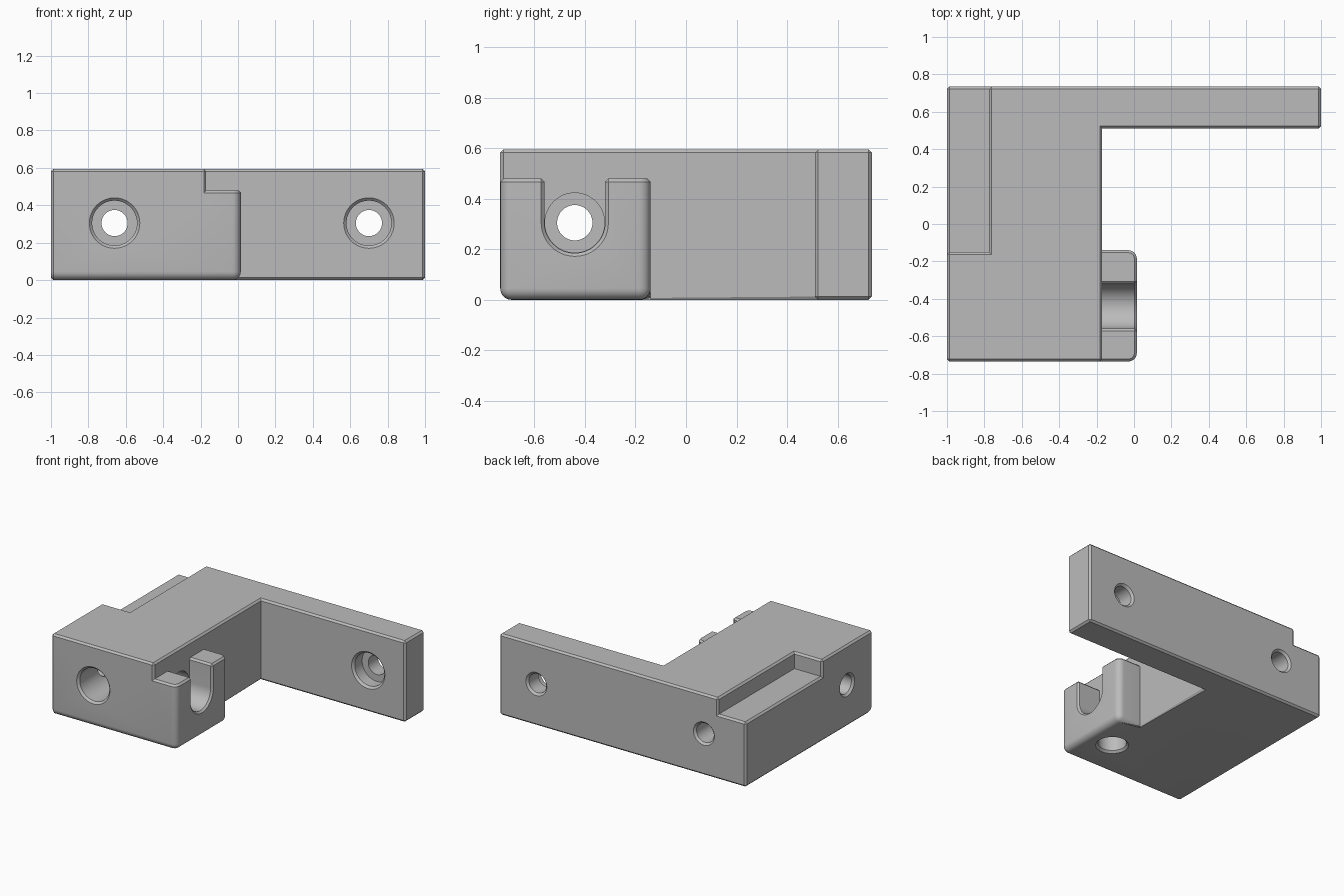
import bpy, bmesh, math
from mathutils import Vector, Matrix

if "Cube" in bpy.data.objects:
    bpy.data.objects.remove(bpy.data.objects["Cube"])

FRONT, BACK, TOP = -0.735, 0.735, 0.595
WALL, LUG_X, LUG_Y, LUG_TOP = -0.17, 0.015, -0.14, 0.48
HOLE_Z, SLOT_Y, CHAMFER = 0.305, -0.44, 0.013


def new_object(name, bm):
    bmesh.ops.recalc_face_normals(bm, faces=bm.faces)
    mesh = bpy.data.meshes.new(name)
    bm.to_mesh(mesh)
    bm.free()
    obj = bpy.data.objects.new(name, mesh)
    bpy.context.collection.objects.link(obj)
    return obj


def prism(points, extrude):
    """Solid made by sweeping a flat outline along a vector."""
    bm = bmesh.new()
    face = bm.faces.new([bm.verts.new(p) for p in points])
    out = bmesh.ops.extrude_face_region(bm, geom=[face], use_keep_orig=True)
    moved = [v for v in out["geom"] if isinstance(v, bmesh.types.BMVert)]
    bmesh.ops.translate(bm, vec=extrude, verts=moved)
    return bm


def lathe(start, direction, rings, sides=48):
    """Stepped round solid from (distance, radius) pairs along a direction."""
    turn = Vector(direction).to_track_quat('Z', 'Y').to_matrix().to_4x4()
    matrix = Matrix.Translation(start) @ turn
    bm = bmesh.new()
    loops = []
    for dist, radius in rings:
        angles = [math.tau * i / sides for i in range(sides)]
        loops.append([bm.verts.new(matrix @ Vector((radius * math.cos(a),
                      radius * math.sin(a), dist))) for a in angles])
    for a, b in zip(loops, loops[1:]):
        for i in range(sides):
            j = (i + 1) % sides
            bm.faces.new((a[i], a[j], b[j], b[i]))
    bm.faces.new(loops[0])
    bm.faces.new(loops[-1])
    return bm


def cut(target, bm):
    cutter = new_object("cutter", bm)
    cutter.hide_render = True
    mod = target.modifiers.new("cut", 'BOOLEAN')
    mod.operation, mod.solver, mod.object = 'DIFFERENCE', 'EXACT', cutter
    bpy.context.view_layer.objects.active = target
    bpy.ops.object.modifier_apply(modifier=mod.name)
    bpy.data.objects.remove(cutter)


def screw_hole(depth, length, mouth=True):
    """Counterbore, through hole and chamfered ends."""
    head, shank, over = 0.12, 0.07, 0.02
    start = [(-over, head + over + 0.015), (0.015, head)] if mouth \
        else [(-0.06, 0.118), (0, 0.118)]
    r = start[-1][1]
    return start + [(depth, r), (depth, shank), (length - 0.015, shank),
                    (length + over, shank + over + 0.015)]


# L-shaped body with the side lug in one outline
outline = [(-1, FRONT), (LUG_X, FRONT), (LUG_X, LUG_Y), (WALL, LUG_Y),
           (WALL, 0.51), (1, 0.51), (1, BACK), (-1, BACK)]
bm = prism([(x, y, 0) for x, y in outline], (0, 0, TOP))
bmesh.ops.recalc_face_normals(bm, faces=bm.faces)


# Rounded lower front and lug edges
def is_rounded(edge):
    a, b = (v.co for v in edge.verts)
    mid = (a + b) / 2
    on_front = abs(a.y - FRONT) + abs(b.y - FRONT) < 0.001
    on_side = abs(a.x - LUG_X) + abs(b.x - LUG_X) < 0.001
    on_rear = abs(a.y - LUG_Y) + abs(b.y - LUG_Y) < 0.001
    low = mid.z < 0.001
    upright = abs(a.z - b.z) > 0.1
    return (low and (on_front or on_side or on_rear)) or (upright and on_side)


bmesh.ops.bevel(bm, geom=[e for e in bm.edges if is_rounded(e)], offset=0.045,
                segments=6, profile=0.5, affect='EDGES', clamp_overlap=False)
body = new_object("bracket_body", bm)

# Lowered lug top with its U-shaped slot
arc = [(SLOT_Y - 0.12 * math.cos(math.pi * i / 24),
        HOLE_Z - 0.12 * math.sin(math.pi * i / 24)) for i in range(25)]
slot = ([(-0.9, LUG_TOP), (arc[0][0], LUG_TOP)] + arc
        + [(arc[-1][0], LUG_TOP), (-0.1, LUG_TOP), (-0.1, 0.8), (-0.9, 0.8)])
cut(body, prism([(WALL, y, z) for y, z in slot], (0.4, 0, 0)))

# Corner step along the rear side
step = [(-1.2, -0.15), (-0.775, -0.15), (-0.775, 1), (-1.2, 1)]
cut(body, prism([(x, y, 0.475) for x, y in step], (0, 0, 0.4)))

# Chamfer every remaining outer edge
bm = bmesh.new()
bm.from_mesh(body.data)
bmesh.ops.remove_doubles(bm, verts=bm.verts, dist=0.0001)
bmesh.ops.dissolve_limit(bm, angle_limit=math.radians(0.5),
                         verts=bm.verts, edges=bm.edges)
sharp = [e for e in bm.edges if e.is_manifold
         and e.calc_face_angle_signed(0) > math.radians(60)]
bmesh.ops.bevel(bm, geom=sharp, offset=CHAMFER, segments=1, profile=0.5,
                affect='EDGES', clamp_overlap=False)
bm.to_mesh(body.data)
bm.free()

# Screw holes through the body, the arm and the lug wall
cut(body, lathe((-0.66, FRONT, HOLE_Z), (0, 1, 0), screw_hole(0.5, BACK - FRONT)))
cut(body, lathe((0.7, 0.51, HOLE_Z), (0, 1, 0), screw_hole(0.1, BACK - 0.51)))
cut(body, lathe((WALL, SLOT_Y, HOLE_Z), (-1, 0, 0),
                screw_hole(0.2, 1 + WALL, mouth=False)))

# Blind hole underneath
cut(body, lathe((-0.18, SLOT_Y, 0), (0, 0, 1),
                [(-0.02, 0.13), (0.015, 0.095), (0.13, 0.095)]))

# Plain grey finish
grey = bpy.data.materials.new("plain_grey")
grey.use_nodes = True
colour = (0.5, 0.5, 0.5, 1)
grey.diffuse_color = colour
grey.node_tree.nodes["Principled BSDF"].inputs["Base Color"].default_value = colour
body.data.materials.clear()
body.data.materials.append(grey)

bpy.ops.object.select_all(action='DESELECT')
body.select_set(True)
bpy.context.view_layer.objects.active = body
bpy.ops.object.shade_smooth_by_angle(angle=math.radians(30))
